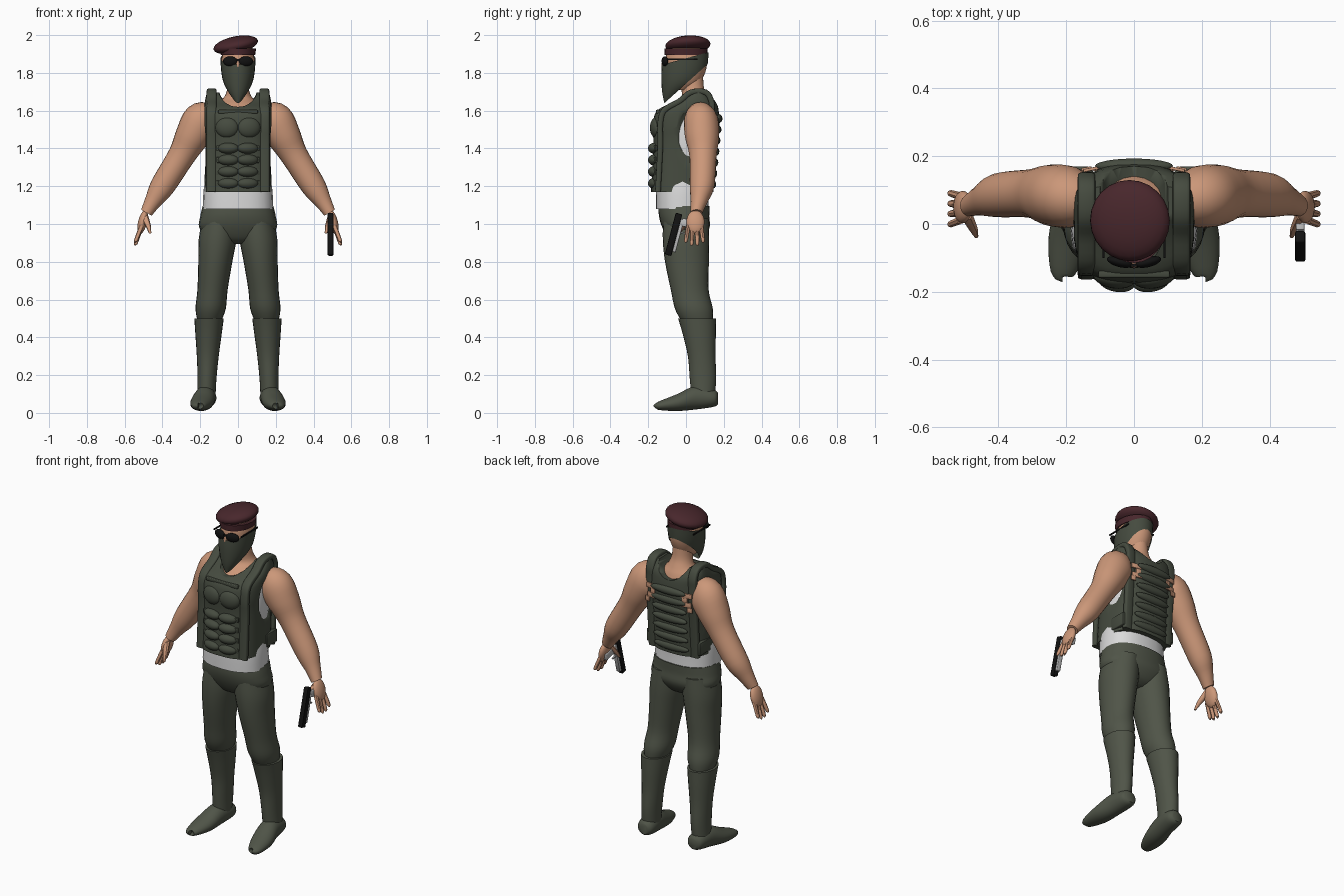
import bpy, bmesh, math
from mathutils import Vector, Matrix, Euler

if "Cube" in bpy.data.objects:
    bpy.data.objects.remove(bpy.data.objects["Cube"])


def material(name, red, green, blue):
    mat = bpy.data.materials.new(name)
    mat.use_nodes = True
    mat.diffuse_color = (red, green, blue, 1)
    mat.node_tree.nodes["Principled BSDF"].inputs["Base Color"].default_value = mat.diffuse_color
    return mat


SKIN = material("skin", .6, .31, .19)
OLIVE = material("olive cloth", .08, .09, .065)
GREEN = material("vest green", .06, .07, .05)
WHITE = material("white cloth", .7, .7, .7)
MAROON = material("maroon felt", .065, .02, .025)
BLACK = material("black", .006, .006, .006)
SILVER = material("silver", .5, .5, .5)
X_AXIS, Y_AXIS, Z_AXIS = Matrix.Identity(3)
SIDES = {"left": 1, "right": -1}


def finish(bm, name, mat):
    bmesh.ops.recalc_face_normals(bm, faces=bm.faces)
    mesh = bpy.data.meshes.new(name)
    bm.to_mesh(mesh)
    bm.free()
    mesh.materials.append(mat)
    part = bpy.data.objects.new(name, mesh)
    bpy.context.collection.objects.link(part)
    bpy.ops.object.select_all(action="DESELECT")
    part.select_set(True)
    bpy.context.view_layer.objects.active = part
    bpy.ops.object.shade_smooth_by_angle(angle=math.radians(45))
    return part


def smooth_path(rings, steps):
    # Catmull-Rom interpolation of positions and radii together
    padded = [Vector(r) for r in (rings[0], *rings, rings[-1])]
    path = []
    for a, b, c, d in zip(padded, padded[1:], padded[2:], padded[3:]):
        for k in range(steps):
            t = k / steps
            bend = 2 * a - 5 * b + 4 * c - d
            path.append(b + t / 2 * (c - a + t * (bend + t * (3 * (b - c) + d - a))))
    return path + [padded[-1]]


def loft(name, rings, mat, side=None, power=2, segments=24, steps=4, flip=1, cuts=()):
    # A ring is x, y, z and one or two radii; without a side axis every ring is level
    path = smooth_path([r if len(r) == 5 else (*r, r[-1]) for r in rings], steps)
    bm, loops = bmesh.new(), []
    for i, ring in enumerate(path):
        across, along = X_AXIS, Y_AXIS
        if side is not None:
            ahead, behind = path[min(i + 1, len(path) - 1)], path[max(i - 1, 0)]
            across, along = side.cross((ahead - behind).to_3d()).normalized(), side
        loop = []
        for k in range(segments):
            angle = math.tau * k / segments
            c, s = [math.copysign(abs(f(angle)) ** (2 / power), f(angle)) for f in (math.cos, math.sin)]
            point = Vector(ring[:3]) + across * ring[3] * c + along * ring[4] * s
            point.x *= flip
            loop.append(bm.verts.new(point))
        loops.append(loop)
    for low, high in zip(loops, loops[1:]):
        for k in range(segments):
            bm.faces.new((low[k], low[k - 1], high[k - 1], high[k]))
    for end in (loops[0], loops[-1]):
        bm.faces.new(end)
    for position, normal in cuts:
        geometry = bm.verts[:] + bm.edges[:] + bm.faces[:]
        bmesh.ops.bisect_plane(bm, geom=geometry, plane_co=position, plane_no=normal, clear_outer=True)
    return finish(bm, name, mat)


def column(name, rings, mat, center=lambda z: 0, **options):
    # Level rings given as height, y position, half width and half depth
    return loft(name, [(center(z), y, z, width, depth) for z, y, width, depth in rings], mat, **options)


def ball(name, position, size, mat, rotation=(0, 0, 0), segments=24):
    bm = bmesh.new()
    bmesh.ops.create_uvsphere(bm, u_segments=segments, v_segments=segments // 2, radius=1)
    bm.transform(Matrix.LocRotScale(Vector(position), Euler(rotation), Vector(size)))
    return finish(bm, name, mat)


def box(name, position, size, mat, rotation=(0, 0, 0)):
    bm = bmesh.new()
    bmesh.ops.create_cube(bm, size=1)
    bmesh.ops.scale(bm, vec=size, verts=bm.verts)
    bmesh.ops.bevel(bm, geom=bm.edges[:], offset=min(size) / 5, segments=2, affect="EDGES", profile=.5)
    bm.transform(Matrix.LocRotScale(Vector(position), Euler(rotation), None))
    return finish(bm, name, mat)


def carve(part, cutter):
    cutter.hide_render = True
    modifier = part.modifiers.new("carve", "BOOLEAN")
    modifier.operation, modifier.object, modifier.solver = "DIFFERENCE", cutter, "EXACT"
    bpy.context.view_layer.objects.active = part
    bpy.ops.object.modifier_apply(modifier=modifier.name)
    bpy.data.objects.remove(cutter)


# Head, neck and upper chest
column("neck_and_chest", [(1.4, 0, .15, .13), (1.56, .01, .155, .14), (1.63, .03, .12, .105),
                          (1.67, .045, .075, .07), (1.72, .035, .056, .06), (1.8, .03, .05, .06)], SKIN)
column("head", [(1.71, -.03, .04, .05), (1.75, -.015, .066, .09), (1.82, 0, .082, .107),
                (1.88, 0, .086, .108), (1.94, 0, .075, .09)], SKIN)
ball("nose", (0, -.11, 1.84), (.012, .02, .03), SKIN)

# Face scarf, trimmed by a sloping upper and lower edge
column("face_scarf", [(1.635, -.105, .006, .008), (1.69, -.075, .045, .05), (1.75, -.03, .077, .1),
                      (1.82, -.01, .09, .12), (1.92, 0, .094, .12)], GREEN,
       cuts=[((0, -.12, 1.845), (0, -.27, 1)), ((0, -.12, 1.635), (0, .9, -1))])

# Beret
ball("beret", (-.012, .01, 1.948), (.12, .12, .045), MAROON, (.06, -.2, 0))
column("beret_band", [(1.895, 0, .091, .113), (1.93, 0, .096, .115)], MAROON)

# Dark glasses
for label, s in SIDES.items():
    ball(label + "_lens", (s * .042, -.112, 1.862), (.039, .015, .026), BLACK, (0, 0, s / 4))
    box(label + "_temple", (s * .09, -.02, 1.872), (.006, .16, .009), BLACK)
box("glasses_bridge", (0, -.122, 1.868), (.03, .008, .01), BLACK)

# Undershirt
column("undershirt", [(1.08, -.02, .187, .14), (1.18, -.02, .182, .138), (1.3, -.01, .165, .14),
                      (1.45, .01, .172, .14), (1.58, .02, .165, .12)], WHITE, power=2.4)

# Vest with carved neck and arm openings
vest_rings = [(1.17, -.02, .176, .165), (1.42, -.005, .172, .168), (1.52, 0, .178, .176),
              (1.6, .01, .178, .163), (1.65, .05, .175, .108), (1.697, .065, .165, .05)]
vest = column("vest", vest_rings, GREEN, power=2.8, segments=40)
carve(vest, ball("neck_cutter", (0, .03, 1.735), (.108, .4, .125), GREEN))
for s in SIDES.values():
    carve(vest, ball("arm_cutter", (s * .21, .04, 1.47), (.065, .11, .165), GREEN))

# Shoulder straps follow the vest profile up the front and down the back
strap_path = [(.14, y - .78 * depth, z, .015, .026) for z, y, width, depth in vest_rings]
strap_path += [(.14, y + .78 * depth, z, .015, .026) for z, y, width, depth in reversed(vest_rings)]

for label, s in SIDES.items():
    loft(label + "_strap", strap_path, GREEN, side=X_AXIS, power=4, segments=16, flip=s)
    # Padded front pouches
    ball(label + "_chest_pad", (s * .058, -.158, 1.51), (.062, .032, .055), GREEN, (0, 0, s * .15))
    for row in range(4):
        height = 1.215 + .062 * row
        ball(f"{label}_front_pouch_{row}", (s * .052, -.168, height), (.056, .032, .029), GREEN, (0, 0, s / 5))
        box(f"{label}_pouch_tab_{row}", (s * .1, -.16, height), (.028, .018, .03), GREEN, (0, 0, s * .4))
    box(label + "_side_pouch", (s * .166, .07, 1.225), (.024, .1, .075), GREEN)
    # Skin showing through the back, in ragged rows
    for row, (offset, width) in enumerate([(.12, .06), (.105, .03), (.115, .06), (.14, .03)]):
        box(f"{label}_back_skin_{row}", (s * offset, .163, 1.55 - .027 * row), (width, .009, .028),
            SKIN, (0, 0, -s / 5))

# Chest seam and ribbed back
box("chest_yoke", (0, -.148, 1.595), (.21, .02, .02), GREEN)
for row in range(7):
    ball(f"back_rib_{row}", (0, .138 + .0055 * row, 1.21 + .058 * row), (.115, .022, .024), GREEN)

# Trousers, boots and arms
column("hips", [(1.095, -.01, .187, .135), (1.04, -.01, .2, .133), (.98, 0, .205, .125),
                (.92, 0, .15, .09), (.895, 0, .07, .05)], OLIVE, power=2.3)
for label, s in SIDES.items():
    column(label + "_trouser_leg", [(1.03, 0, .09, .12), (.92, 0, .1, .123), (.8, .005, .09, .116),
                                    (.65, .02, .08, .1), (.55, .042, .08, .1), (.48, .06, .06, .08)],
           OLIVE, center=lambda z: .2 - z / 10, flip=s)
    column(label + "_boot_shaft", [(.5, .058, .078, .1), (.42, .07, .07, .088), (.3, .083, .058, .073),
                                   (.18, .09, .05, .07), (.07, .09, .048, .06)],
           OLIVE, center=lambda z: .17 - z / 30, flip=s)
    # Foot turned outward from heel to toe
    loft(label + "_boot_foot", [(.164, .17, .075, .026, .03), (.165, .145, .078, .05, .046),
                                (.175, .05, .08, .056, .062), (.193, -.05, .054, .06, .044),
                                (.21, -.145, .038, .036, .022), (.21, -.157, .038, .01, .01)],
         OLIVE, side=Z_AXIS, flip=s)
    # Muscular arm and flat palm
    loft(label + "_arm", [(.13, .075, 1.59, .06), (.19, .08, 1.55, .1, .09), (.245, .085, 1.46, .09),
                          (.3, .09, 1.36, .072), (.4, .085, 1.2, .065), (.45, .07, 1.12, .045),
                          (.485, .055, 1.06, .032)], SKIN, side=Y_AXIS, flip=s)
    ball(label + "_palm", (s * .505, .05, 1.01), (.024, .048, .065), SKIN, (0, -s / 4, 0))
    # Fingers spread toward their tips
    for finger in range(4):
        reach = .015 if finger in (1, 2) else 0
        loft(f"{label}_finger_{finger}",
             [(.51, .012 + .023 * finger, .99, .012), (.54, .03 * finger, .915 - reach, .01),
              (.54, .03 * finger, .905 - reach, .004)], SKIN, side=Y_AXIS, segments=8, flip=s)
    loft(label + "_thumb", [(.495, .03, 1.04, .02), (.475, -.01, .99, .014), (.465, -.036, .95, .006)],
         SKIN, side=Y_AXIS, segments=8, flip=s)

# Pistol held in the left hand
tilt = Euler((-.26, 0, 0))


def gun_part(name, behind, above, size, mat):
    offset = tilt.to_matrix() @ Vector((0, behind, above))
    box(name, Vector((.49, -.066, .945)) + offset, size, mat, tilt)


gun_part("pistol_slide", 0, 0, (.03, .036, .228), BLACK)
gun_part("pistol_frame", .026, 0, (.024, .018, .18), SILVER)
gun_part("pistol_grip", .075, .075, (.026, .1, .042), SILVER)
gun_part("trigger_guard", .048, .02, (.01, .03, .008), SILVER)
